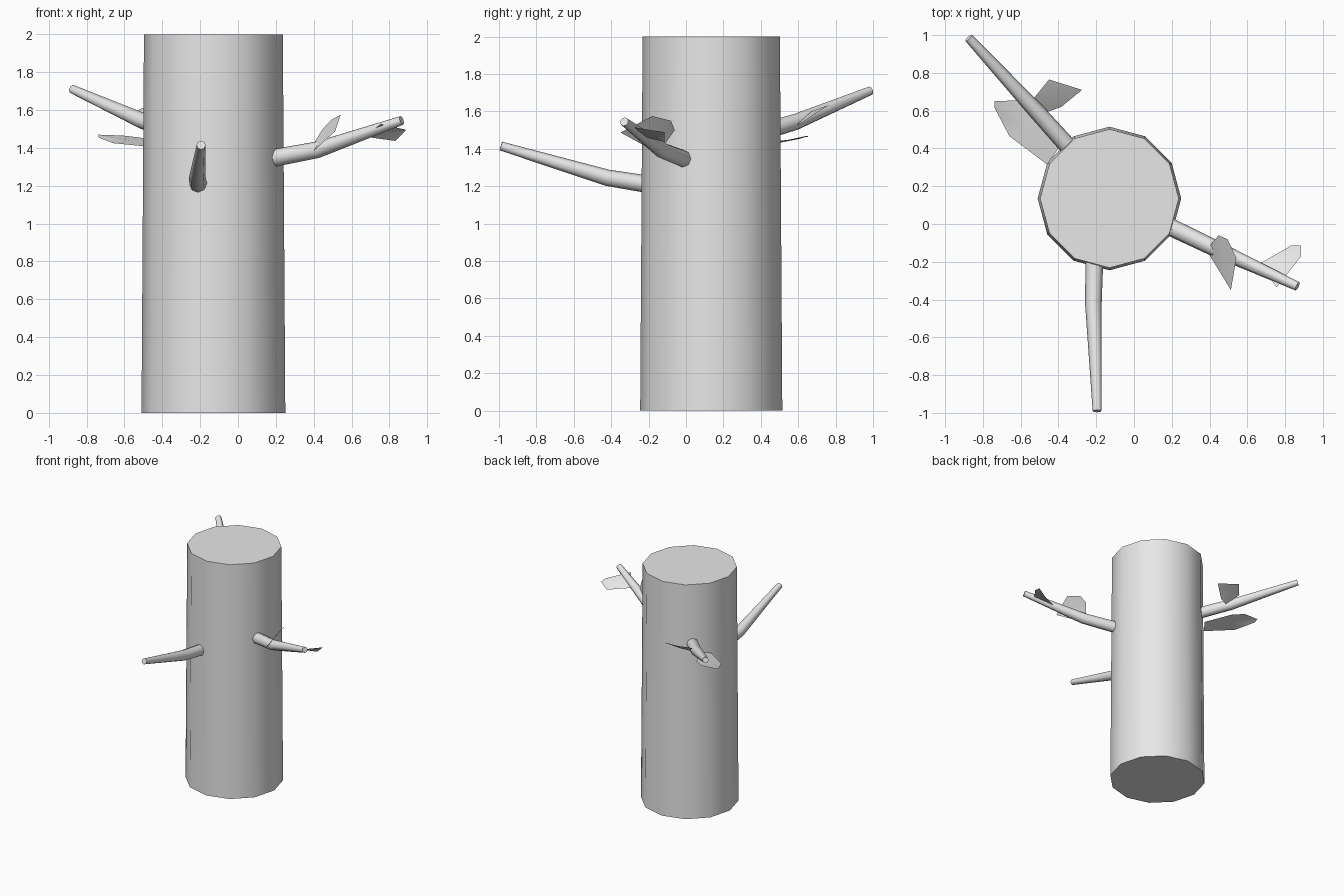
import bpy, bmesh, math
from mathutils import Vector

cube = bpy.data.objects.get("Cube")
if cube:
    bpy.data.objects.remove(cube)

grey = bpy.data.materials.new("plain grey")
grey.use_nodes = True
GREY = (0.8, 0.8, 0.8, 1)
grey.diffuse_color = GREY
grey.node_tree.nodes["Principled BSDF"].inputs["Base Color"].default_value = GREY


def add_object(name, bm, smooth):
    bmesh.ops.recalc_face_normals(bm, faces=bm.faces)
    mesh = bpy.data.meshes.new(name)
    bm.to_mesh(mesh)
    bm.free()
    mesh.materials.append(grey)
    obj = bpy.data.objects.new(name, mesh)
    bpy.context.collection.objects.link(obj)
    if smooth:
        bpy.ops.object.select_all(action="DESELECT")
        obj.select_set(True)
        bpy.context.view_layer.objects.active = obj
        bpy.ops.object.shade_smooth_by_angle(angle=math.radians(50))


def tube(name, path, radii, sides):
    """Capped tapering tube whose rings follow the path."""
    bm = bmesh.new()
    path = [Vector(p) for p in path]
    rings = []
    for i, p in enumerate(path):
        along = path[min(i + 1, len(path) - 1)] - path[max(i - 1, 0)]
        turn = along.to_track_quat("Z", "Y")
        ring = []
        for k in range(sides):
            a = math.tau * k / sides
            ring.append(bm.verts.new(p + turn @ Vector((math.cos(a), math.sin(a), 0)) * radii[i]))
        rings.append(ring)
    for low, high in zip(rings, rings[1:]):
        for k in range(sides):
            n = (k + 1) % sides
            bm.faces.new((low[k], low[n], high[n], high[k]))
    bm.faces.new(rings[0][::-1])
    bm.faces.new(rings[-1])
    add_object(name, bm, True)


def leaf(name, outline):
    """Single flat blade fanned around its middle."""
    bm = bmesh.new()
    bm.faces.new([bm.verts.new(p) for p in outline])
    bmesh.ops.poke(bm, faces=bm.faces[:])
    add_object(name, bm, True)


# Trunk
tube("trunk", [(-0.13, 0.135, 0), (-0.13, 0.135, 2)], (0.38, 0.367), 12)

# Branches, rooted just inside the bark
taper = (0.047, 0.044, 0.024)
tube("front_branch", [(-0.21, -0.2, 1.21), (-0.215, -0.42, 1.245), (-0.195, -0.99, 1.415)], taper, 8)
tube("left_branch", [(0.18, -0.01, 1.345), (0.42, -0.125, 1.39), (0.865, -0.33, 1.545)], taper, 8)
tube("back_branch", [(-0.33, 0.39, 1.485), (-0.51, 0.59, 1.545), (-0.875, 0.985, 1.71)], taper, 8)

# Leaves
leaf("left_inner_leaf", [(0.40, -0.165, 1.385), (0.405, -0.11, 1.43), (0.447, -0.06, 1.5),
                         (0.495, -0.08, 1.55), (0.542, -0.18, 1.575), (0.513, -0.35, 1.487)])
leaf("left_outer_leaf", [(0.665, -0.21, 1.46), (0.83, -0.115, 1.437), (0.885, -0.115, 1.49),
                         (0.885, -0.17, 1.497), (0.8, -0.28, 1.515), (0.755, -0.335, 1.525)])
leaf("back_upper_leaf", [(-0.527, 0.67, 1.6), (-0.45, 0.765, 1.635), (-0.275, 0.71, 1.6),
                         (-0.385, 0.62, 1.54), (-0.455, 0.595, 1.53)])
leaf("back_lower_leaf", [(-0.738, 0.65, 1.47), (-0.738, 0.615, 1.455), (-0.66, 0.465, 1.425),
                         (-0.46, 0.315, 1.405), (-0.4, 0.4, 1.43), (-0.52, 0.6, 1.455),
                         (-0.605, 0.655, 1.465)])
